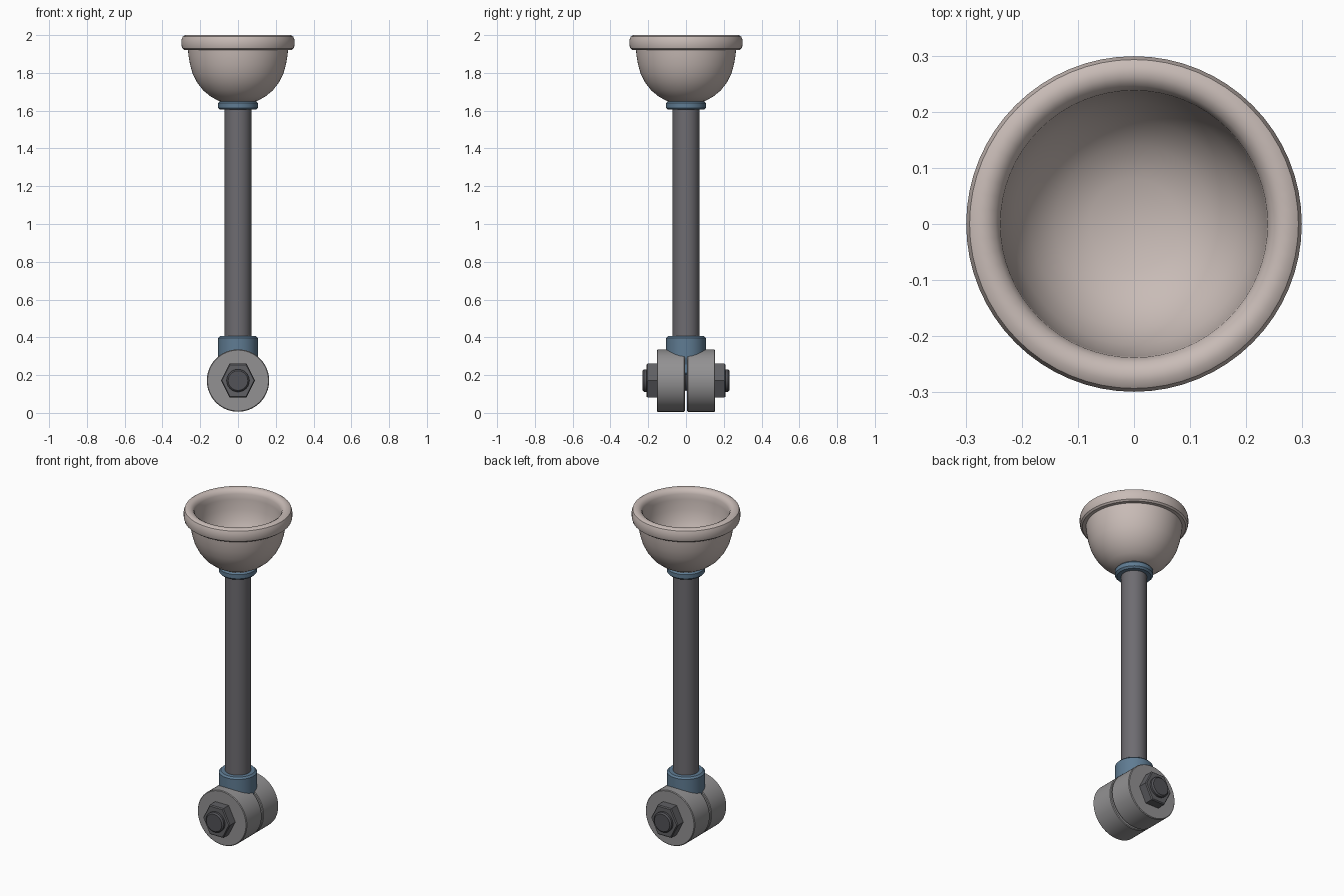
import bpy, bmesh, math
from mathutils import Matrix

if "Cube" in bpy.data.objects:
    bpy.data.objects.remove(bpy.data.objects["Cube"])


def material(name, rgb):
    m = bpy.data.materials.new(name)
    m.diffuse_color = (*rgb, 1)
    m.use_nodes = True
    m.node_tree.nodes["Principled BSDF"].inputs["Base Color"].default_value = m.diffuse_color
    return m


CREAM = material("warm cream", (0.58, 0.50, 0.47))
ROD = material("dark grey", (0.155, 0.15, 0.165))
BLUE = material("steel blue", (0.115, 0.20, 0.29))
DISC = material("mid grey", (0.29, 0.285, 0.29))
NUT = material("nut grey", (0.115, 0.115, 0.125))
BOLT = material("bolt grey", (0.085, 0.085, 0.095))


def lathe(name, profile, mat, sides=48, matrix=Matrix(), angle=35):
    """Spin an (r, z) profile around z, then place it with a matrix."""
    bm = bmesh.new()
    vs = [bm.verts.new((r, 0, z)) for r, z in profile]
    es = [bm.edges.new(p) for p in zip(vs, vs[1:])]
    bmesh.ops.spin(bm, geom=vs + es, cent=(0, 0, 0), axis=(0, 0, 1),
                   angle=math.tau, steps=sides, use_duplicate=False)
    bmesh.ops.remove_doubles(bm, verts=bm.verts, dist=1e-5)
    bmesh.ops.recalc_face_normals(bm, faces=bm.faces)
    bm.transform(matrix)
    me = bpy.data.meshes.new(name)
    bm.to_mesh(me)
    bm.free()
    me.materials.append(mat)
    ob = bpy.data.objects.new(name, me)
    bpy.context.collection.objects.link(ob)
    bpy.ops.object.select_all(action='DESELECT')
    ob.select_set(True)
    bpy.context.view_layer.objects.active = ob
    bpy.ops.object.shade_smooth_by_angle(angle=math.radians(angle))
    return ob


def drum(r, z0, z1, b):
    """Closed cylinder profile with small bevels."""
    return [(0, z0), (r - b, z0), (r, z0 + b), (r, z1 - b), (r - b, z1), (0, z1)]


# Cup with a rolled rim and hollow inside
cup = [(0, 1.645), (0.10, 1.65), (0.145, 1.675), (0.185, 1.708), (0.217, 1.75),
       (0.24, 1.795), (0.254, 1.845), (0.262, 1.89), (0.265, 1.922),
       (0.285, 1.922), (0.295, 1.93), (0.299, 1.945), (0.299, 1.975),
       (0.293, 1.992), (0.28, 2.0), (0.262, 1.999), (0.247, 1.99),
       (0.238, 1.972), (0.236, 1.94), (0.23, 1.88), (0.215, 1.82),
       (0.185, 1.765), (0.14, 1.72), (0.08, 1.693), (0, 1.685)]
lathe("cup", cup, CREAM, 64)

# Rod and its two collars
lathe("rod", drum(0.071, 0.35, 1.63, 0.002), ROD)
lathe("upper_collar", drum(0.105, 1.605, 1.65, 0.01), BLUE)
lathe("lower_collar", drum(0.105, 0.20, 0.406, 0.01), BLUE)

# Pivot: two discs, two hexagonal nuts and a through bolt along y
for side, label in ((-1, "front"), (1, "back")):
    place = (Matrix.Translation((0, 0, 0.171))
             @ Matrix.Rotation(-side * math.pi / 2, 4, 'X'))
    lathe(label + "_disc", drum(0.165, 0.006, 0.154, 0.004), DISC, 64, place)
    squash = Matrix.Diagonal((0.9, 1.03, 1, 1))
    nut = [(0, 0.15), (0.10, 0.15), (0.10, 0.204), (0.094, 0.21), (0, 0.21)]
    lathe(label + "_nut", nut, NUT, 6, place @ squash, 20)
    lathe(label + "_bolt_end", drum(0.06, 0.0, 0.23, 0.008), BOLT, 32, place)
